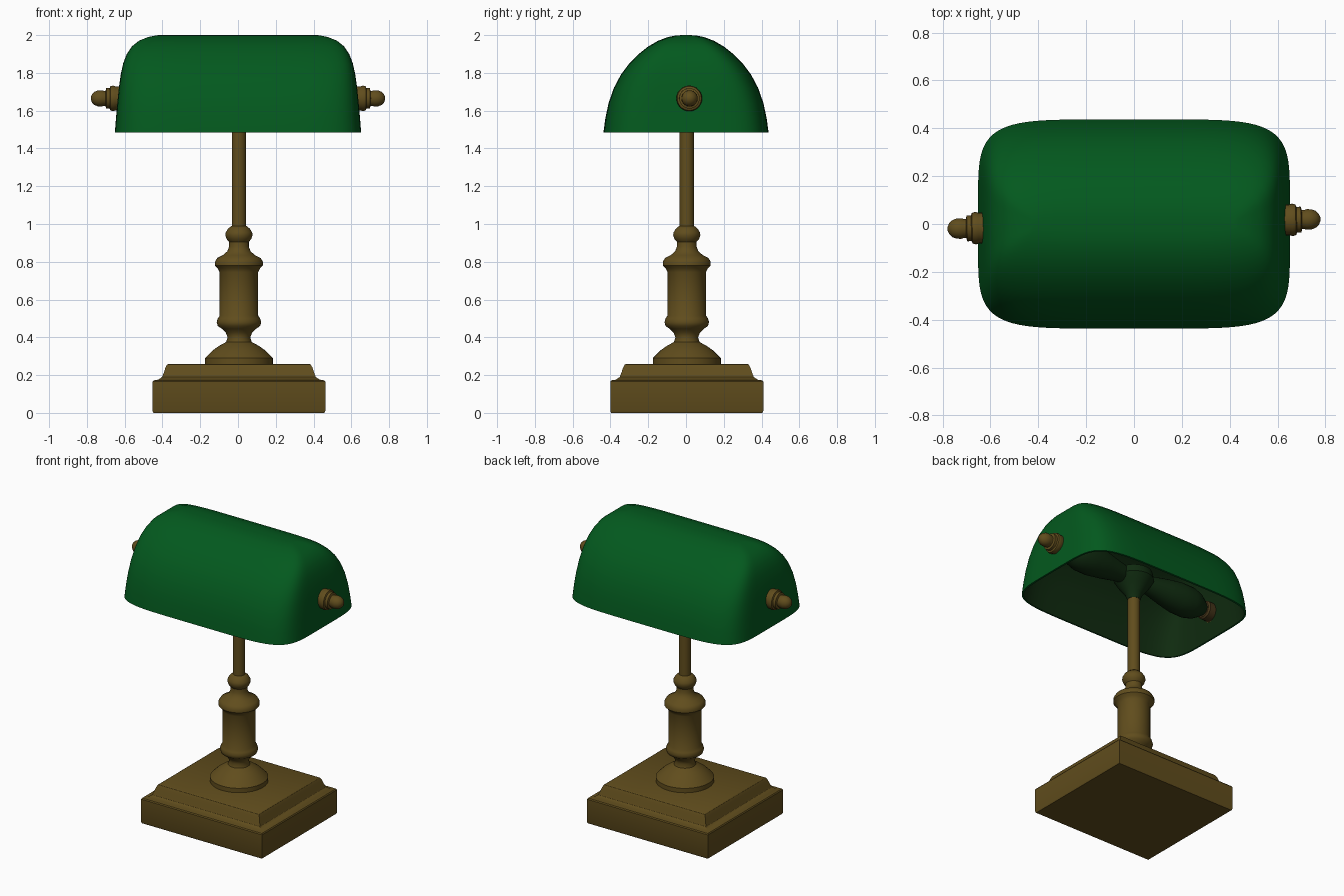
import bpy, bmesh, math
from mathutils import Matrix

if "Cube" in bpy.data.objects:
    bpy.data.objects.remove(bpy.data.objects["Cube"])


def make_material(name, rgb):
    mat = bpy.data.materials.new(name)
    mat.use_nodes = True
    colour = (*rgb, 1.0)
    mat.diffuse_color = colour
    bsdf = next(n for n in mat.node_tree.nodes if n.type == 'BSDF_PRINCIPLED')
    bsdf.inputs["Base Color"].default_value = colour
    return mat


BRASS = make_material("aged brass", (0.118, 0.074, 0.012))
GREEN = make_material("green glass", (0.001, 0.1, 0.013))
LINING = make_material("dark green lining", (0.005, 0.024, 0.005))
DARK_BRASS = make_material("dark brass", (0.06, 0.036, 0.01))
STAND = Matrix.Translation((.005, .004, 0))


def loft(name, rings, mat, angle=35, matrix=None):
    """Skin a stack of equal-length point rings and cap both ends."""
    bm = bmesh.new()
    loops = [[bm.verts.new(p) for p in ring] for ring in rings]
    for low, high in zip(loops, loops[1:]):
        for i in range(len(low)):
            j = (i + 1) % len(low)
            bm.faces.new((low[i], low[j], high[j], high[i]))
    bm.faces.new(loops[0][::-1])
    bm.faces.new(loops[-1])
    if matrix:
        bm.transform(matrix)
    bmesh.ops.recalc_face_normals(bm, faces=bm.faces)
    mesh = bpy.data.meshes.new(name)
    bm.to_mesh(mesh)
    bm.free()
    obj = bpy.data.objects.new(name, mesh)
    bpy.context.collection.objects.link(obj)
    mesh.materials.append(mat)
    bpy.ops.object.select_all(action='DESELECT')
    obj.select_set(True)
    bpy.context.view_layer.objects.active = obj
    bpy.ops.object.shade_smooth_by_angle(angle=math.radians(angle))
    return obj


def turned(name, profile, mat, matrix, sides=40):
    """Revolve (height, radius) points around the z axis."""
    turns = [2 * math.pi * i / sides for i in range(sides)]
    rings = [[(r * math.cos(t), r * math.sin(t), z) for t in turns]
             for z, r in profile]
    return loft(name, rings, mat, 40, matrix)


def super_ring(a, b, z, power=5.5, count=96):
    """Rounded rectangle ring with half sizes a and b."""
    ring = []
    for i in range(count):
        t = 2 * math.pi * i / count
        c, s = math.cos(t), math.sin(t)
        ring.append((a * math.copysign(abs(c) ** (2 / power), c),
                     b * math.copysign(abs(s) ** (2 / power), s), z))
    return ring


# Stepped rectangular base: (height, inset from the outer edge)
base_profile = [(0, .005), (.01, 0), (.165, 0), (.172, .005), (.176, .03),
                (.19, .05), (.215, .06), (.24, .068), (.255, .076), (.26, .085)]
loft("base", [[(sx * (.457 - d), sy * (.405 - d), z)
               for sx, sy in ((-1, -1), (1, -1), (1, 1), (-1, 1))]
              for z, d in base_profile], BRASS, 30, STAND)

# Turned column and slim pole
turned("column", [(.25, .18), (.29, .18), (.3, .17), (.33, .14), (.355, .105),
                  (.375, .068), (.4, .06), (.425, .07), (.445, .09), (.46, .112),
                  (.48, .118), (.5, .112), (.515, .102), (.745, .102),
                  (.765, .112), (.78, .127), (.8, .127), (.82, .115),
                  (.835, .085), (.855, .062), (.88, .052), (.905, .052),
                  (.92, .065), (.94, .072), (.955, .07), (.975, .058),
                  (.99, .04)], BRASS, STAND)
turned("pole", [(.97, .038), (1.62, .038)], BRASS, STAND, 24)

# Shade: rounded sections narrowing to a ridge, then hollowed below
shade_sections = [(1.485, .652, .437), (1.56, .646, .427), (1.64, .639, .41),
                  (1.72, .631, .382), (1.79, .621, .345), (1.85, .608, .3),
                  (1.9, .589, .25), (1.94, .562, .2), (1.97, .525, .148),
                  (1.99, .475, .095), (1.998, .435, .055), (2.0, .42, .02)]
shade = loft("shade", [super_ring(a, b, z) for z, a, b in shade_sections],
             GREEN, 50)
bm = bmesh.new()
bm.from_mesh(shade.data)
bottom = min(bm.faces, key=lambda f: f.calc_center_median().z)
bmesh.ops.delete(bm, geom=[bottom], context='FACES_ONLY')
bm.to_mesh(shade.data)
bm.free()
shade.data.materials.append(LINING)
shell = shade.modifiers.new("glass thickness", 'SOLIDIFY')
shell.thickness = .012
shell.offset = -1
shell.material_offset = 1

# Flared fitting that joins the pole to the lamp holder
turned("pole_fitting", [(1.51, .04), (1.55, .055), (1.6, .095), (1.65, .125),
                        (1.7, .115), (1.73, .06)], LINING, STAND)

# Lamp holder, bulb and finial on each side, along a slightly turned axis
for side, label in ((1, "left"), (-1, "right")):
    along = (Matrix.Translation((0, 0, 1.665))
             @ Matrix.Rotation(math.radians(1.5), 4, 'Z')
             @ Matrix.Rotation(side * math.pi / 2, 4, 'Y'))
    turned(label + "_arm", [(0, .035), (.66, .035)], DARK_BRASS, along, 20)
    turned(label + "_bulb", [(.05, .05), (.15, .065), (.25, .085), (.35, .1),
                             (.44, .1), (.5, .085), (.55, .055), (.57, .04)],
           LINING, along, 28)
    turned(label + "_inner_collar", [(.57, .05), (.58, .06), (.63, .06)],
           DARK_BRASS, along, 28)
    turned(label + "_finial", [(.63, .064), (.65, .064), (.662, .068),
                               (.676, .064), (.68, .054), (.698, .054),
                               (.702, .04), (.712, .04), (.722, .043),
                               (.742, .042), (.76, .035), (.773, .022),
                               (.779, .008)], BRASS, along, 28)
